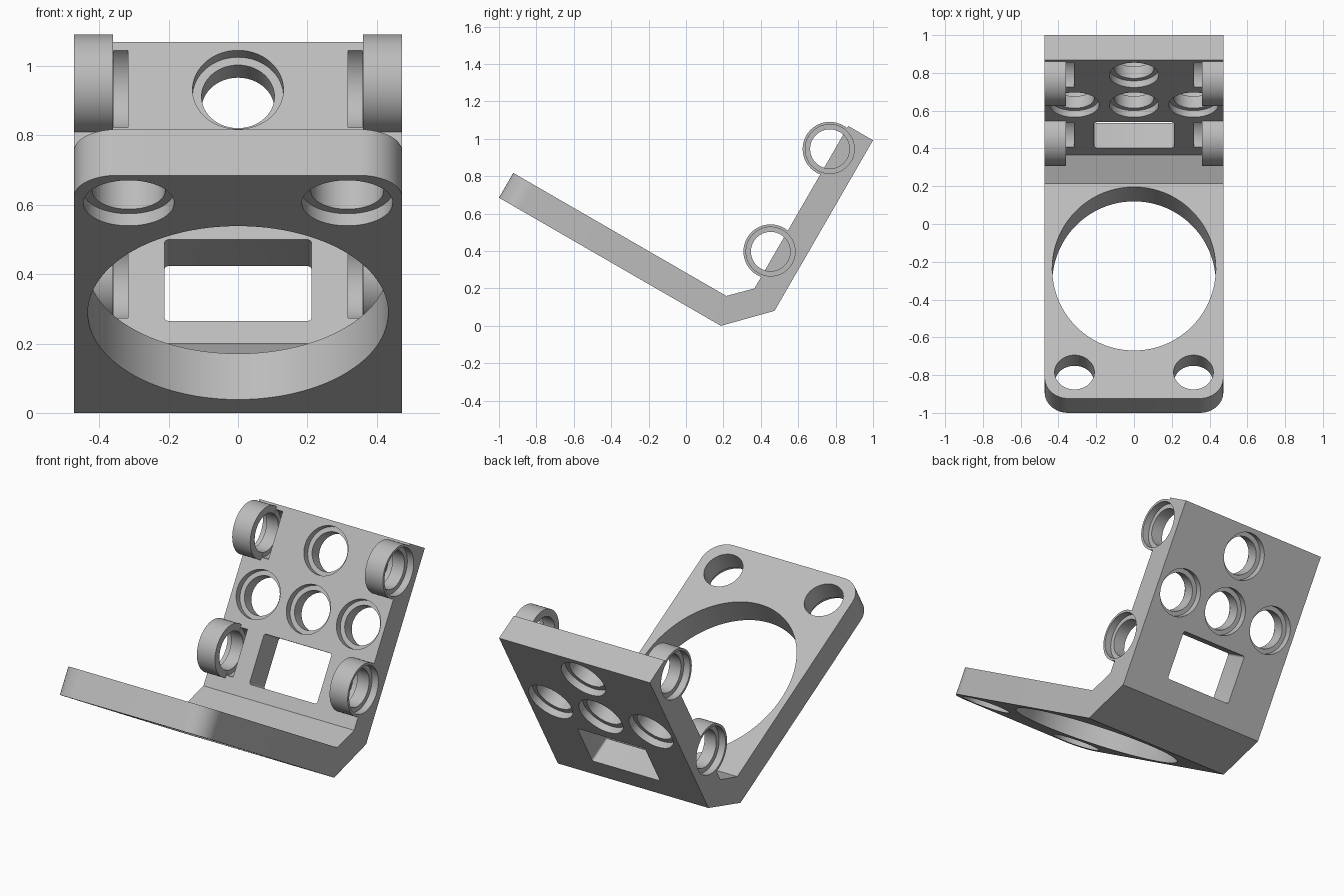
import bpy, bmesh, math
from mathutils import Vector

if "Cube" in bpy.data.objects:
    bpy.data.objects.remove(bpy.data.objects["Cube"])

HALF_W = 0.473   # half width of the bracket
THICK = 0.153    # plate thickness
WIDE, NARROW, LEDGE = 0.131, 0.105, 0.04   # stepped hole sizes
SIN, COS = 0.5, math.sqrt(3) / 2
X = Vector((1, 0, 0))

# Each plate: origin, direction along the plate, direction through it
ARM = (Vector((0, -1, 0.685)), Vector((0, COS, -SIN)), Vector((0, SIN, COS)))
BACK = (Vector((0, 0.366, 0.2)), Vector((0, SIN, COS)), Vector((0, COS, -SIN)))

grey = bpy.data.materials.new("plain grey")
grey.use_nodes = True
grey.diffuse_color = (0.5, 0.5, 0.5, 1)
grey.node_tree.nodes["Principled BSDF"].inputs["Base Color"].default_value = (0.5, 0.5, 0.5, 1)


def finish(bm, name):
    bmesh.ops.recalc_face_normals(bm, faces=bm.faces)
    mesh = bpy.data.meshes.new(name)
    bm.to_mesh(mesh)
    bm.free()
    mesh.materials.append(grey)
    obj = bpy.data.objects.new(name, mesh)
    bpy.context.collection.objects.link(obj)
    return obj


def turned(name, centre, axis, u, v, steps, segments=72):
    """Closed turned solid; steps are (radius across u, depth, radius across v)."""
    bm = bmesh.new()
    rings = []
    for ru, depth, rv in steps:
        ring = []
        for i in range(segments):
            a = math.tau * i / segments
            ring.append(bm.verts.new(centre + axis * depth + u * (ru * math.cos(a)) + v * (rv * math.sin(a))))
        rings.append(ring)
    for a, b in zip(rings, rings[1:]):
        for i in range(segments):
            j = (i + 1) % segments
            bm.faces.new((a[i], a[j], b[j], b[i]))
    bm.faces.new(rings[0])
    bm.faces.new(rings[-1])
    return finish(bm, name)


def plate_hole(name, plate, x, s, steps):
    origin, along, through = plate
    return turned(name, origin + X * x + along * s, through, X, along, steps)


def combine(target, tool, operation):
    mod = target.modifiers.new(operation.lower(), 'BOOLEAN')
    mod.operation, mod.solver, mod.object = operation, 'EXACT', tool
    bpy.context.view_layer.objects.active = target
    bpy.ops.object.modifier_apply(modifier=mod.name)
    bpy.data.objects.remove(tool)


# Bent plate: side profile extruded across the width
a0, a_dir, a_in = ARM
b0, b_dir, b_in = BACK
profile = [a0, a0 + a_dir * 1.37, b0 + b_in * THICK + b_dir * -0.05, b0 + b_in * THICK + b_dir * 1.003,
           b0 + b_dir * 1.003, b0, a0 + a_in * THICK + a_dir * 1.315, a0 + a_in * THICK]
bm = bmesh.new()
sides = [[bm.verts.new(p + X * x) for p in profile] for x in (-HALF_W, HALF_W)]
left, right = sides
bm.faces.new(left)
bm.faces.new(right[::-1])
for i in range(len(profile)):
    j = (i + 1) % len(profile)
    bm.faces.new((left[i], left[j], right[j], right[i]))
# rounded corners at the free end of the arm
corners = [bm.edges.get((side[0], side[-1])) for side in sides]
bmesh.ops.bevel(bm, geom=corners, offset=0.125, segments=12, profile=0.5, affect='EDGES')
bracket = finish(bm, "angled_bracket")

# Four round lugs on the back plate edges
lug_spots = [(side, b0 + b_dir * s - b_in * 0.024) for s in (0.214, 0.847) for side in (-1, 1)]
for side, spot in lug_spots:
    lug = turned("lug", spot, X * side, b_dir, b_in, [(0.145, 0.36, 0.145), (0.145, HALF_W, 0.145)])
    combine(bracket, lug, 'UNION')

# Stepped bores through the lugs, pocketed into the plate
for side, spot in lug_spots:
    bore = turned("lug_bore", spot, X * side, b_dir, b_in,
                  [(r, d, r) for r, d in ((WIDE, 0.317), (WIDE, 0.359), (NARROW, 0.359),
                                          (NARROW, HALF_W - LEDGE), (WIDE, HALF_W - LEDGE), (WIDE, 0.5))])
    combine(bracket, bore, 'DIFFERENCE')

# Four holes in the back plate, recessed on both faces
both = [(r, d, r) for r, d in ((WIDE, -0.03), (WIDE, LEDGE), (NARROW, LEDGE), (NARROW, THICK - LEDGE),
                               (WIDE, THICK - LEDGE), (WIDE, THICK + 0.03))]
for x, s in ((0, 0.845), (-0.315, 0.53), (0, 0.53), (0.315, 0.53)):
    combine(bracket, plate_hole("back_hole", BACK, x, s, both), 'DIFFERENCE')

# Two holes at the arm's free end, recessed underneath
under = [(r, d, r) for r, d in ((WIDE, -0.03), (WIDE, LEDGE), (NARROW, LEDGE), (NARROW, THICK + 0.03))]
for x in (-0.315, 0.315):
    combine(bracket, plate_hole("arm_hole", ARM, x, 0.16, under), 'DIFFERENCE')

# Large oval opening in the arm
oval = [(0.433, d, 0.5) for d in (-0.03, THICK + 0.03)]
combine(bracket, turned("arm_opening", a0 + a_dir * 0.793, a_in, X, a_dir, oval, 128), 'DIFFERENCE')

# Rectangular window in the back plate
bm = bmesh.new()
loops = []
for d in (-0.03, THICK + 0.03):
    loops.append([bm.verts.new(b0 + X * x + b_dir * s + b_in * d)
                  for x, s in ((-0.212, 0.075), (0.212, 0.075), (0.212, 0.346), (-0.212, 0.346))])
near, far = loops
bm.faces.new(near)
bm.faces.new(far[::-1])
for i in range(4):
    j = (i + 1) % 4
    bm.faces.new((near[i], near[j], far[j], far[i]))
bmesh.ops.bevel(bm, geom=[bm.edges.get(pair) for pair in zip(near, far)],
                offset=0.012, segments=4, profile=0.5, affect='EDGES')
combine(bracket, finish(bm, "window_cutter"), 'DIFFERENCE')

# Smooth round walls, crisp edges
bpy.ops.object.select_all(action='DESELECT')
bracket.select_set(True)
bpy.context.view_layer.objects.active = bracket
bpy.ops.object.shade_smooth_by_angle(angle=math.radians(30))
